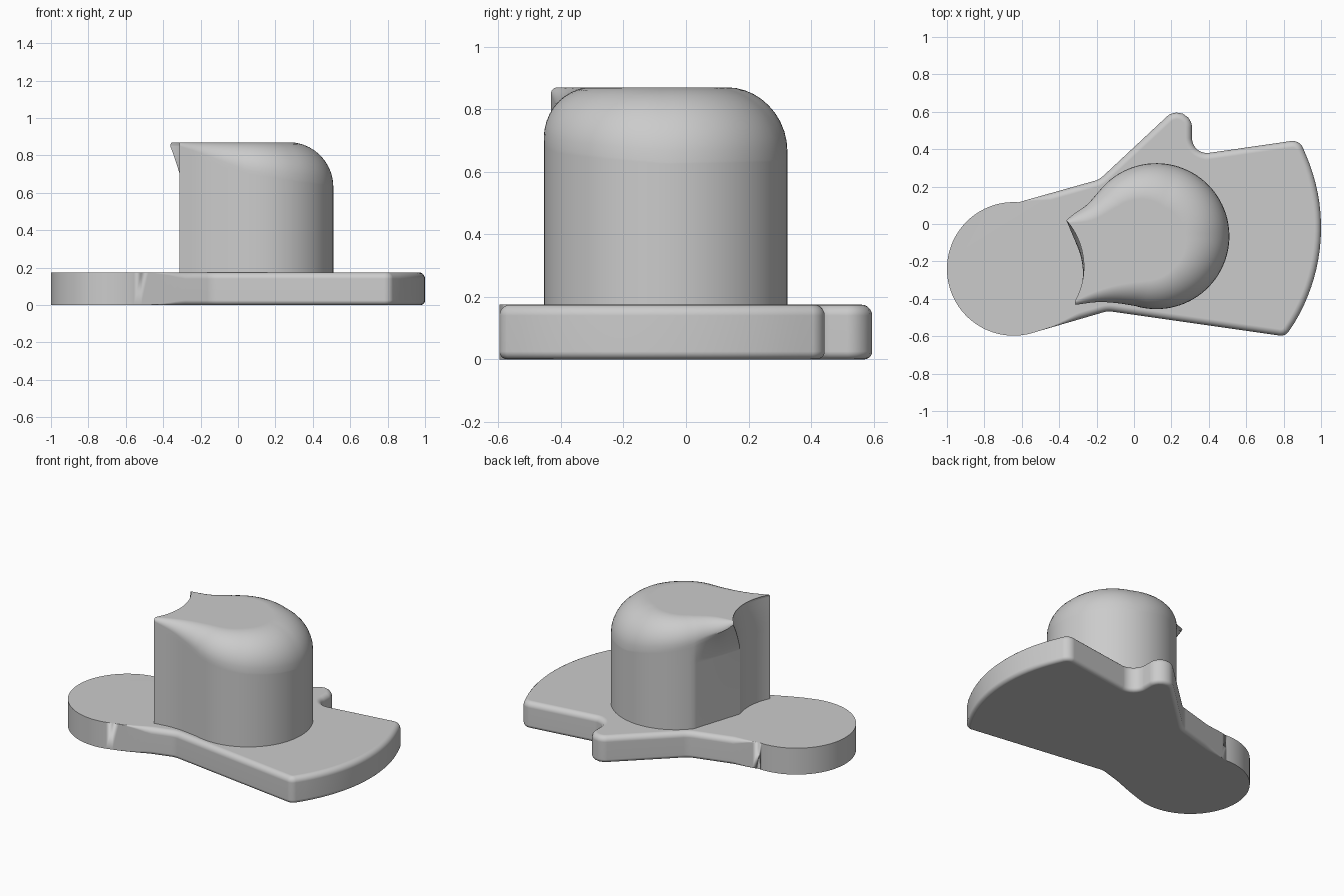
import bpy, bmesh, math
from mathutils import Vector as V

if "Cube" in bpy.data.objects:
    bpy.data.objects.remove(bpy.data.objects["Cube"])

LOBE = V((-0.643, -0.24))      # centre of the round lobe and of the concave cut
BASE_H, TOP = 0.175, 0.87


def polar(c, r, a):
    a = math.radians(a)
    return V((c[0] + r * math.cos(a), c[1] + r * math.sin(a)))


def normals(pts, closed):
    """Outward normals of a counter-clockwise path."""
    n, out = len(pts), []
    for i in range(n):
        a = pts[i - 1] if closed or i else pts[0]
        b = pts[(i + 1) % n] if closed or i < n - 1 else pts[i]
        d = (b - a).normalized()
        out.append(V((d.y, -d.x)))
    return out


def fillet(prev, p, nxt, r, n=10):
    """Replace corner p by a tangent arc."""
    a, b = (prev - p).normalized(), (nxt - p).normalized()
    half = a.angle(b) / 2
    c = p + (a + b).normalized() * (r / math.sin(half))
    t = r / math.tan(half)
    s, e = p + a * t - c, p + b * t - c
    return [c + (s.lerp(e, i / n)).normalized() * r for i in range(n + 1)]


def skin(name, rings):
    """Join closed rings of points and cap both ends."""
    bm = bmesh.new()
    rows = [[bm.verts.new(p) for p in ring] for ring in rings]
    n = len(rows[0])
    for r0, r1 in zip(rows, rows[1:]):
        for i in range(n):
            j = (i + 1) % n
            bm.faces.new((r0[i], r0[j], r1[j], r1[i]))
    bm.faces.new(rows[0][::-1])
    bm.faces.new(rows[-1])
    bmesh.ops.remove_doubles(bm, verts=bm.verts, dist=0.0004)
    bmesh.ops.recalc_face_normals(bm, faces=bm.faces)
    me = bpy.data.meshes.new(name)
    bm.to_mesh(me)
    bm.free()
    ob = bpy.data.objects.new(name, me)
    bpy.context.collection.objects.link(ob)
    bpy.ops.object.select_all(action='DESELECT')
    ob.select_set(True)
    bpy.context.view_layer.objects.active = ob
    bpy.ops.object.shade_smooth_by_angle(angle=math.radians(32))
    mod = ob.modifiers.new("weighted", 'WEIGHTED_NORMAL')
    mod.keep_sharp = True
    return ob


# Base plate outline, counter-clockwise: (point, corner radius)
corners = [(polar(LOBE, 0.357, a), 0) for a in range(86, 285, 3)]
corners += [(V((-0.14, -0.465)), 0.12), (V((0.81, -0.601)), 0.05)]
corners += [(polar((0.02, -0.02), 0.98, a), 0) for a in range(-31, 24, 3)]
corners += [(V((0.885, 0.45)), 0.06), (V((0.31, 0.367)), 0.08),
            (V((0.31, 0.70)), 0.08), (V((-0.185, 0.238)), 0.12)]
path = []
for i, (p, r) in enumerate(corners):
    if r:
        path += fillet(corners[i - 1][0], p, corners[(i + 1) % len(corners)][0], r)
    else:
        path.append(p)
outline = []
for i, p in enumerate(path):
    q = path[(i + 1) % len(path)]
    k = max(1, int((q - p).length / 0.04))
    outline += [p.lerp(q, j / k) for j in range(k)]

# Edge rounding fades out to a sharp rim around the lobe
weights = [min(1, max(0, ((p - LOBE).length - 0.36) / 0.08)) for p in outline]
nrm = normals(outline, True)


def plate_ring(r, t, top):
    ring = []
    for p, n, w in zip(outline, nrm, weights):
        q = p - n * (r * w * (1 - math.cos(t)))
        d = r * w * (1 - math.sin(t))
        ring.append((q.x, q.y, BASE_H - d if top else d))
    return ring


steps = [math.pi / 2 * i / 5 for i in range(6)]
skin("base_plate", [plate_ring(0.025, t, False) for t in reversed(steps)]
     + [plate_ring(0.035, t, True) for t in steps])


# Post: outer wall path from front tip, round the cylinder, to the back tip
def curve(ctrl, n):
    """Catmull-Rom through the control points."""
    c = [2 * ctrl[0] - ctrl[1]] + ctrl + [2 * ctrl[-1] - ctrl[-2]]
    out = []
    for i in range(1, len(c) - 2):
        a, b, d, e = c[i - 1:i + 3]
        for j in range(n):
            t = j / n
            out.append(0.5 * (2 * b + (d - a) * t + (2 * a - 5 * b + 4 * d - e) * t * t
                              + (3 * b - a - 3 * d + e) * t ** 3))
    return out + [ctrl[-1]]


AXIS, RAD = V((0.12, -0.065)), 0.39
front = curve([V((-0.313, -0.432)), V((-0.2, -0.418)), V((-0.1, -0.422)),
               polar(AXIS, RAD, -107)], 6)
angles = list(range(-103, 143, 4))
drum = [polar(AXIS, RAD, a) for a in angles]
back_hi = curve([drum[-1], V((-0.25, 0.105)), V((-0.32, 0.055)), V((-0.362, 0.02))], 6)[1:]
back_lo = [drum[-1].lerp(V((-0.29, -0.15)), (i + 1) / len(back_hi)) for i in range(len(back_hi))]
high, low = front + drum + back_hi, front + drum + back_lo


def radius_at(i):
    """Top rounding radius, growing away from both tips."""
    nf, nd = len(front), len(drum)
    if i < nf:
        return 0.02 + 0.12 * i / nf
    if i < nf + nd:
        a = angles[i - nf]
        keys = [(-107, 0.14), (-60, 0.2), (0, 0.24), (75, 0.23), (142, 0.13)]
        for (a0, r0), (a1, r1) in zip(keys, keys[1:]):
            if a <= a1:
                return r0 + (r1 - r0) * (a - a0) / (a1 - a0)
    return 0.13 - 0.11 * (i - nf - nd + 1) / len(back_hi)


radii = [radius_at(i) for i in range(len(high))]
hn = normals(high, False)


def close_ring(pts):
    """Close the ring with the concave cut from back tip to front tip."""
    b, f = pts[-1], pts[0]
    pb, pf = (V((p[0], p[1])) - LOBE for p in (b, f))
    ab, af = (math.degrees(math.atan2(p.y, p.x)) for p in (pb, pf))
    arc = []
    for i in range(1, 20):
        s = i / 20
        q = polar(LOBE, pb.length + (pf.length - pb.length) * s, ab + (af - ab) * s)
        arc.append((q.x, q.y, b[2] + (f[2] - b[2]) * s))
    return pts + arc


FLARE = 0.6
rings = [close_ring([(p.x, p.y, z) for p in low]) for z in (BASE_H - 0.02, FLARE)]
for k in range(1, 7):           # flare out to the overhanging back tip
    s = k / 6
    row = []
    for p, q, r in zip(low, high, radii):
        m = p.lerp(q, s ** 1.3)
        row.append((m.x, m.y, FLARE + (TOP - r - FLARE) * s))
    rings.append(close_ring(row))
for k in range(1, 11):          # variable-radius rounding into the flat top
    t = math.pi / 2 * k / 10
    row = []
    for q, n, r in zip(high, hn, radii):
        m = q - n * (r * (1 - math.cos(t)))
        row.append((m.x, m.y, TOP - r * (1 - math.sin(t))))
    rings.append(close_ring(row))
skin("post", rings)
